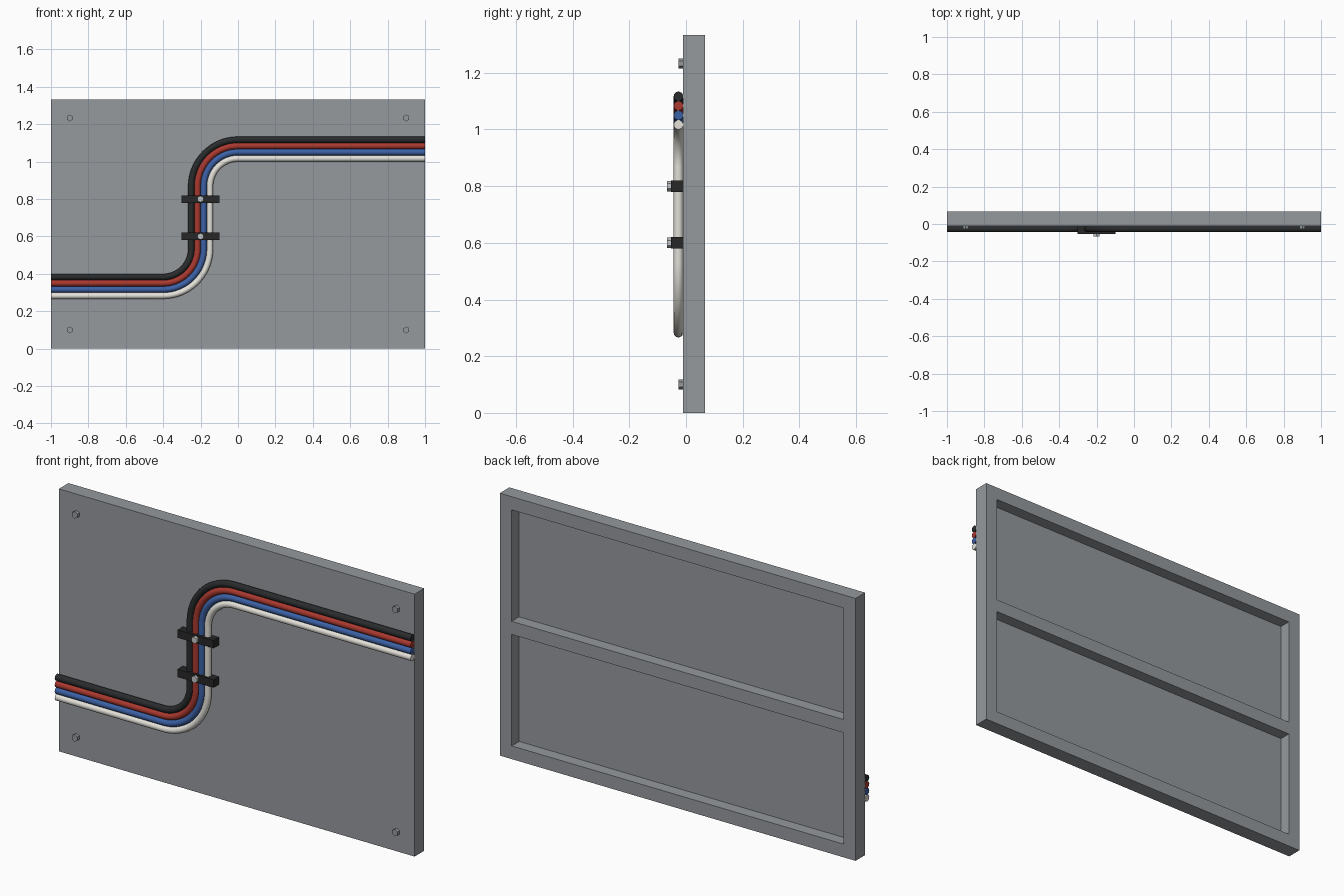
import bpy, bmesh
from math import sin, cos, pi
from mathutils import Matrix, Vector

default = bpy.data.objects.get("Cube")
if default:
    bpy.data.objects.remove(default)


def material(name, r, g, b):
    m = bpy.data.materials.new(name)
    m.use_nodes = True
    m.diffuse_color = (r, g, b, 1)
    m.node_tree.nodes["Principled BSDF"].inputs["Base Color"].default_value = (r, g, b, 1)
    return m


grey = material("panel grey", 0.30, 0.32, 0.34)
steel = material("bright steel", 0.56, 0.58, 0.58)
black = material("cable black", 0.022, 0.024, 0.025)
red = material("cable red", 0.40, 0.04, 0.028)
blue = material("cable blue", 0.045, 0.12, 0.38)
white = material("cable white", 0.78, 0.76, 0.70)
rubber = material("clamp black", 0.02, 0.02, 0.02)

HEIGHT = 4 / 3
FACE_Y = -0.01      # front surface of the panel
BACK_Y = 0.067
RIM = 0.067         # frame and rib width
CABLE_R = 0.0167


def add_object(name, bm, mat):
    mesh = bpy.data.meshes.new(name)
    bm.to_mesh(mesh)
    bm.free()
    mesh.materials.append(mat)
    ob = bpy.data.objects.new(name, mesh)
    bpy.context.collection.objects.link(ob)
    return ob


def box_mesh(low, high):
    low, high = Vector(low), Vector(high)
    bm = bmesh.new()
    bmesh.ops.create_cube(bm, size=1, matrix=Matrix.Translation((low + high) / 2)
                          @ Matrix.Diagonal((*(high - low), 1)))
    return bm


def bolt(name, x, z, back, front, mat):
    # hexagonal head pointing forwards
    bm = bmesh.new()
    place = Matrix.Translation((x, (back + front) / 2, z)) @ Matrix.Rotation(pi / 2, 4, "X")
    bmesh.ops.create_cone(bm, cap_ends=True, segments=6, radius1=0.018, radius2=0.018,
                          depth=back - front, matrix=place)
    add_object(name, bm, mat)


# Panel: slab with two recesses sunk into the back, leaving a frame and a middle rib
bm = box_mesh((-1, FACE_Y, 0), (1, BACK_Y, HEIGHT))
mid = HEIGHT / 2
cuts = [((s * (1 - RIM), 0, 0), (1, 0, 0)) for s in (-1, 1)]
cuts += [((0, 0, z), (0, 0, 1)) for z in (RIM, mid - RIM / 2, mid + RIM / 2, HEIGHT - RIM)]
for point, normal in cuts:
    bmesh.ops.bisect_plane(bm, geom=bm.verts[:] + bm.edges[:] + bm.faces[:],
                           plane_co=point, plane_no=normal)
bm.normal_update()
pockets = []
for f in bm.faces:
    c = f.calc_center_median()
    in_rows = RIM < c.z < HEIGHT - RIM and abs(c.z - mid) > RIM / 2
    if f.normal.y > 0.9 and abs(c.x) < 1 - RIM and in_rows:
        pockets.append(f)
bmesh.ops.inset_individual(bm, faces=pockets, thickness=0, depth=-0.06)
bmesh.ops.dissolve_limit(bm, angle_limit=0.01, verts=bm.verts[:], edges=bm.edges[:])
add_object("back_panel", bm, grey)

# Corner bolts
for side, x in (("right", -0.9), ("left", 0.9)):
    for level, z in (("lower", 0.1), ("upper", HEIGHT - 0.1)):
        bolt(f"{level}_{side}_bolt", x, z, FACE_Y, FACE_Y - 0.0165, grey)


# Cables: four parallel runs with two quarter bends
def cable(name, offset, mat):
    low_r, high_r = 0.2 + offset, 0.2 - offset
    low_z, high_z = 0.533, 0.867
    steps = 16
    path = [(-1, low_z - low_r)]
    for i in range(steps + 1):
        a = -pi / 2 + i / steps * pi / 2
        path.append((-0.4 + low_r * cos(a), low_z + low_r * sin(a)))
    for i in range(steps + 1):
        a = pi - i / steps * pi / 2
        path.append((high_r * cos(a), high_z + high_r * sin(a)))
    path.append((1, high_z + high_r))

    curve = bpy.data.curves.new(name, "CURVE")
    curve.dimensions = "3D"
    curve.bevel_depth = CABLE_R
    curve.bevel_resolution = 6
    curve.use_fill_caps = True
    spline = curve.splines.new("POLY")
    spline.points.add(len(path) - 1)
    for p, (x, z) in zip(spline.points, path):
        p.co = (x, FACE_Y - CABLE_R, z, 1)
    curve.materials.append(mat)
    ob = bpy.data.objects.new(name, curve)
    bpy.context.collection.objects.link(ob)
    bpy.ops.object.select_all(action="DESELECT")
    ob.select_set(True)
    bpy.context.view_layer.objects.active = ob
    bpy.ops.object.convert(target="MESH")
    bpy.ops.object.shade_smooth_by_angle(angle=pi / 4)


for i, (label, mat) in enumerate((("black", black), ("red", red), ("blue", blue), ("white", white))):
    cable(f"{label}_cable", (i - 1.5) * 2 * CABLE_R, mat)

# Clamps over the vertical run, each held by one bolt
for level, z in (("lower", 0.6), ("upper", 0.8)):
    bm = box_mesh((-0.303, -0.053, z - 0.02), (-0.1, FACE_Y, z + 0.02))
    add_object(f"{level}_clamp", bm, rubber)
    bolt(f"{level}_clamp_bolt", -0.2, z, -0.053, -0.067, steel)
